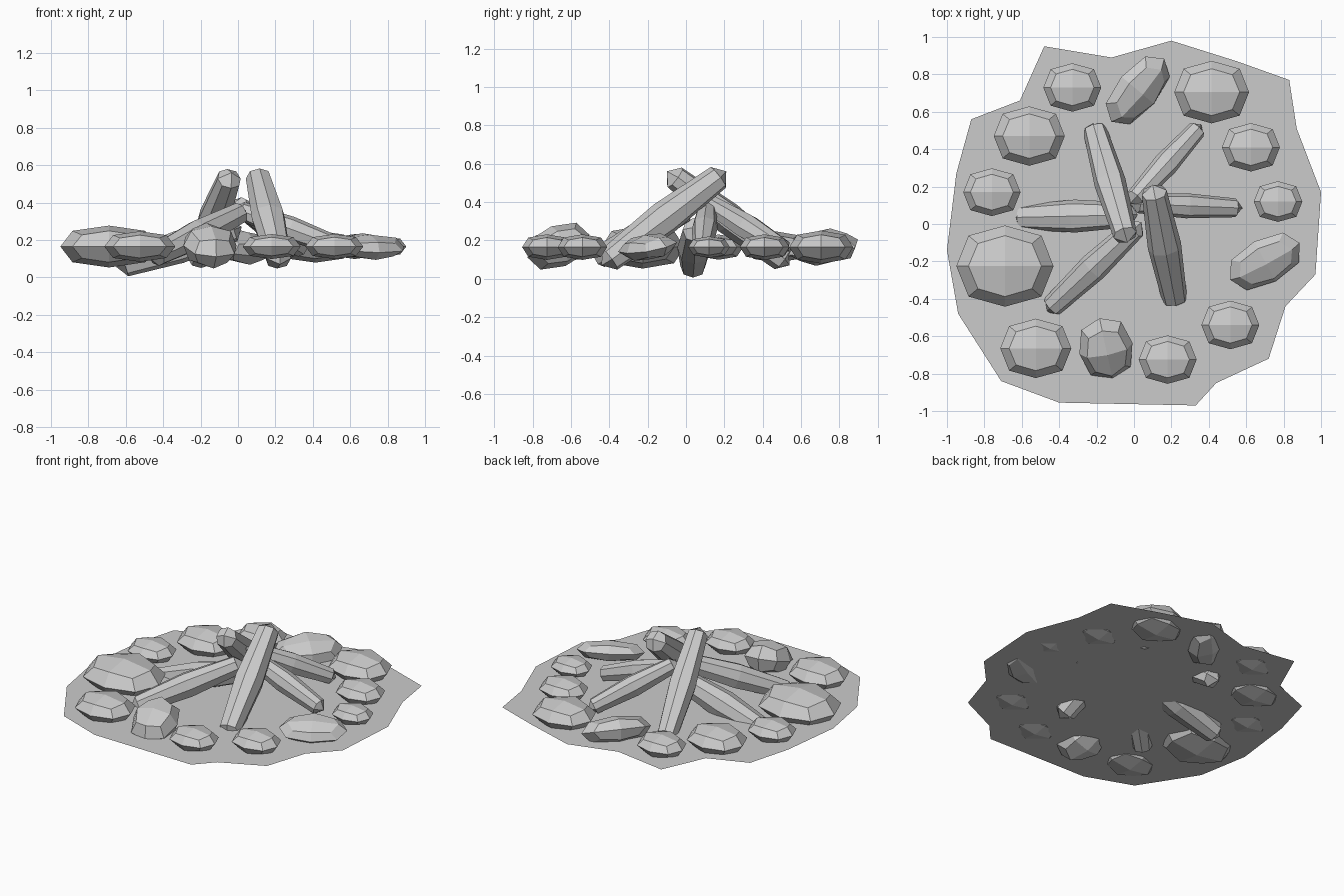
import bpy, bmesh
from math import radians
from mathutils import Vector, Matrix, Euler

if "Cube" in bpy.data.objects:
    bpy.data.objects.remove(bpy.data.objects["Cube"])

GROUND_Z = 0.12


def add_object(name, bm, matrix):
    bmesh.ops.recalc_face_normals(bm, faces=bm.faces)
    me = bpy.data.meshes.new(name)
    bm.to_mesh(me)
    bm.free()
    ob = bpy.data.objects.new(name, me)
    bpy.context.collection.objects.link(ob)
    ob.matrix_world = matrix
    return ob


def rounded_block(name, half, matrix, end=None):
    """Cube cut once per side and rounded off; 'end' keeps the long z ends short and blunt."""
    bm = bmesh.new()
    bmesh.ops.create_cube(bm, size=2)
    bmesh.ops.subdivide_edges(bm, edges=bm.edges[:], cuts=1, use_grid_fill=True)
    for v in bm.verts:
        n = sum(abs(c) > 0.5 for c in v.co)
        s = v.co.z
        v.co *= (1, 1, 0.75, 0.556)[n]
        if end and n > 1 and abs(s) > 0.5:
            v.co.z = s * end
        v.co = Vector([c * h for c, h in zip(v.co, half)])
    return add_object(name, bm, matrix)


def stone(name, x, y, z, half, turn=0, roll=0):
    rot = Euler((radians(roll), 0, radians(turn))).to_matrix().to_4x4()
    rounded_block(name, half, Matrix.Translation((x, y, z)) @ rot)


def log(name, low, high, r):
    low, high = Vector(low), Vector(high)
    d = high - low
    rot = d.to_track_quat('Z', 'Y').to_matrix().to_4x4()
    rounded_block(name, (r, r, d.length / 2),
                  Matrix.Translation((low + high) / 2) @ rot, end=0.87)


# flat ragged ground patch
outline = [(-.48, .95), (-.12, .89), (.2, .98), (.55, .87), (.83, .77), (.87, .51),
           (1, .17), (.97, -.27), (.81, -.44), (.72, -.72), (.44, -.85), (.33, -.97),
           (-.4, -.955), (-.71, -.84), (-.94, -.48), (-1, -.14), (-.95, .27),
           (-.87, .56), (-.61, .66)]
bm = bmesh.new()
bm.faces.new([bm.verts.new((x, y, 0)) for x, y in reversed(outline)][::-1])
for f in bm.faces:
    f.normal_update()
    if f.normal.z < 0:
        f.normal_flip()
me = bpy.data.meshes.new("ground_patch")
bm.to_mesh(me)
bm.free()
ground = bpy.data.objects.new("ground_patch", me)
ground.location.z = GROUND_Z
bpy.context.collection.objects.link(ground)

# ring of upright stones: x, y, half width
ring = [(-.69, -.225, .26), (-.525, -.665, .19), (.18, -.725, .155), (.515, -.54, .155),
        (.77, .12, .13), (.625, .41, .155), (.415, .705, .2), (-.33, .73, .155),
        (-.56, .47, .19), (-.76, .17, .153)]
for i, (x, y, w) in enumerate(ring):
    stone(f"ring_stone_{i + 1}", x, y, .165, (w, w * .835, w * .43))

# turned stones filling the gaps
stone("turned_stone_1", .02, .715, .165, (.22, .125, .085), 50, 25)
stone("turned_stone_2", .70, -.2, .165, (.21, .125, .065), 28, 15)
stone("turned_stone_3", -.15, -.665, .17, (.145, .175, .11), 12, 20)

# stacked logs
log("log_back_left", (-.22, .54, .07), (-.035, -.10, .56), .085)
log("log_front_right", (.225, -.44, .07), (.1, .21, .56), .09)
log("log_left", (-.65, .035, .055), (.02, .05, .27), .088)
log("log_front_left", (-.47, -.47, .1), (.04, .01, .36), .078)
log("log_right", (.58, .085, .15), (-.02, .11, .37), .067)
log("log_back_right", (.36, .53, .14), (-.02, .11, .4), .067)
